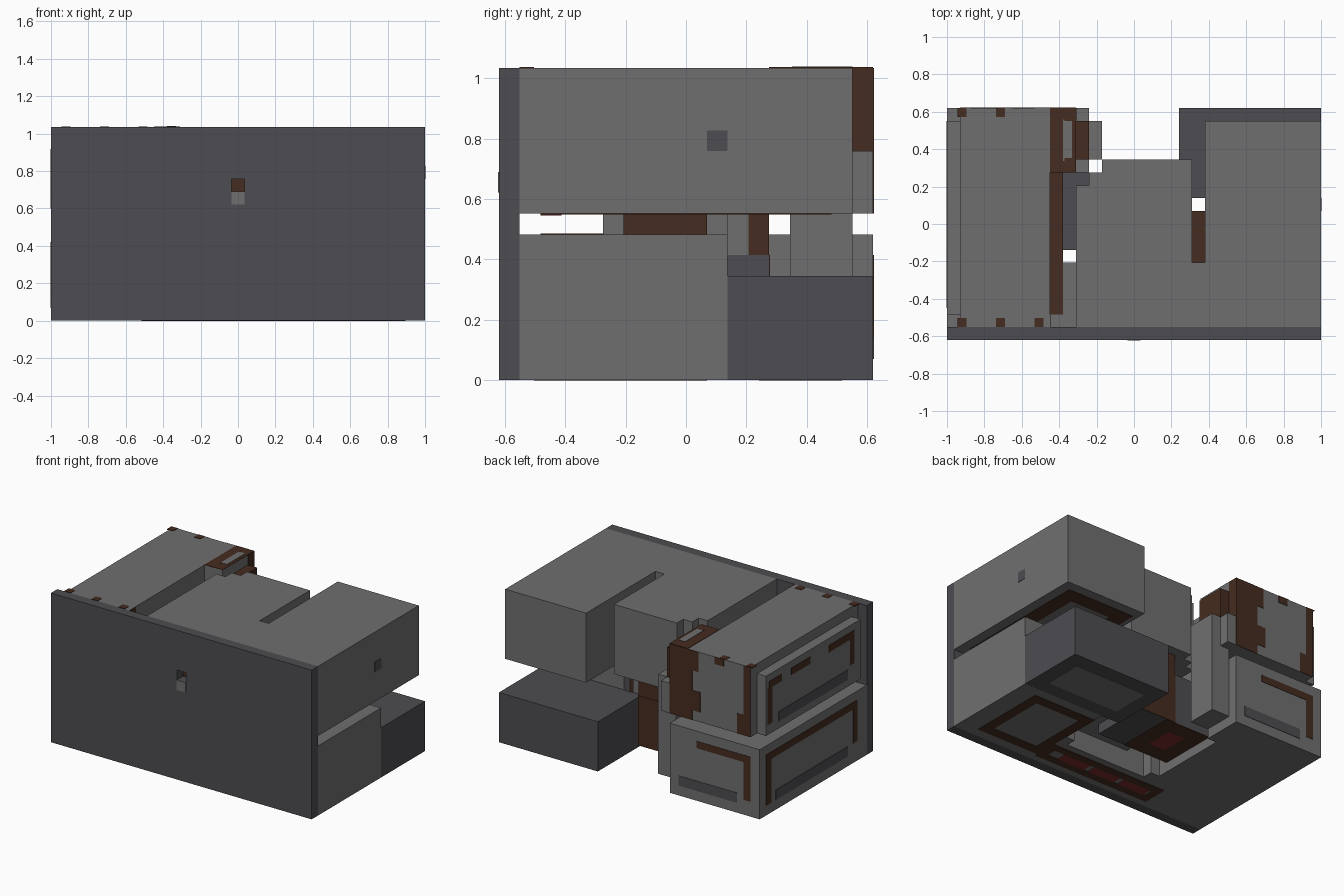
import bpy
import bmesh

default_cube = bpy.data.objects.get("Cube")
if default_cube:
    bpy.data.objects.remove(default_cube, do_unlink=True)

# Everything sits on a grid of 29 x 18 x 15 cells
CELL = 2 / 29
HALF_DEPTH = 9 * CELL
THIN = 0.04


def make_material(name, red, green, blue):
    material = bpy.data.materials.new(name)
    material.use_nodes = True
    colour = (red, green, blue, 1)
    material.diffuse_color = colour
    shader = material.node_tree.nodes["Principled BSDF"]
    shader.inputs["Base Color"].default_value = colour
    shader.inputs["Roughness"].default_value = 0.8
    return material


light = make_material("light grey", 0.159, 0.159, 0.159)
dark = make_material("dark grey", 0.075, 0.073, 0.083)
brown = make_material("rust brown", 0.06, 0.025, 0.014)
red = make_material("deep red", 0.2, 0.025, 0.025)


def prism(name, outline, bottom, top, material):
    """Extrude a plan outline, given in grid cells, between two heights."""
    bm = bmesh.new()
    base = [bm.verts.new((x * CELL - 1, y * CELL - HALF_DEPTH, bottom * CELL))
            for x, y in outline]
    face = bm.faces.new(base)
    grown = bmesh.ops.extrude_face_region(bm, geom=[face])["geom"]
    for item in grown:
        if isinstance(item, bmesh.types.BMVert):
            item.co.z = top * CELL
    bmesh.ops.recalc_face_normals(bm, faces=bm.faces)
    mesh = bpy.data.meshes.new(name)
    bm.to_mesh(mesh)
    bm.free()
    mesh.materials.append(material)
    obj = bpy.data.objects.new(name, mesh)
    bpy.context.scene.collection.objects.link(obj)
    return obj


def box(name, xs, ys, zs, material):
    outline = [(xs[0], ys[0]), (xs[1], ys[0]), (xs[1], ys[1]), (xs[0], ys[1])]
    return prism(name, outline, zs[0], zs[1], material)


def plate(name, axis, level, us, vs, material):
    """Thin painted plate on the plane where the axis equals level."""
    spans = [us, vs]
    spans.insert("xyz".index(axis), (level - THIN, level + THIN))
    return box(name, *spans, material)


def frame(name, axis, level, us, vs, width, material):
    (a, b), (c, d) = us, vs
    plate(name + "_start", axis, level, (a, a + width), vs, material)
    plate(name + "_end", axis, level, (b - width, b), vs, material)
    plate(name + "_low", axis, level, (a + width, b - width), (c, c + width), material)
    plate(name + "_high", axis, level, (a + width, b - width), (d - width, d), material)


# Front panel with its square opening
panel = box("front_panel", (0, 29), (0, 1), (0, 15), dark)
cutter = box("opening_cutter", (14, 15), (-1, 2), (10, 11), dark)
cutter.hide_render = True
cutter.hide_viewport = True
cut = panel.modifiers.new("opening", "BOOLEAN")
cut.object = cutter
cut.solver = "EXACT"
plate("opening_back", "y", 1, (14, 15), (10, 11), brown)
plate("opening_lower_patch", "y", 0, (14, 15), (9, 10), light)

# Upper block: slotted, with a stepped back corner
prism("upper_main_block",
      [(10, 1), (29, 1), (29, 17), (20, 17), (20, 6), (19, 6), (19, 14),
       (12, 14), (12, 13), (11, 13), (11, 12), (10, 12)], 8, 15, light)
plate("side_port", "x", 29, (10, 11), (11, 12), dark)
frame("upper_underside_frame", "z", 8, (20.5, 28), (2, 16), 1.5, brown)
plate("upper_underside_red", "z", 7.95, (25, 27), (2, 3), red)
plate("middle_underside_brown", "z", 8, (11, 18), (2, 5), brown)

# Lower base: two boxes joined by a band behind the panel
prism("lower_base",
      [(0, 1), (29, 1), (29, 11), (20, 11), (20, 6), (19, 6), (19, 5), (10, 5),
       (10, 6), (9, 6), (9, 14), (10, 14), (10, 18), (0, 18)], 0, 7, light)
plate("base_top_stripe", "z", 7, (8, 9), (2, 13), brown)
frame("base_underside_frame", "z", 0, (20, 27), (2, 10), 1, brown)
frame("base_underside_strip", "z", 0, (7, 20), (1.7, 4.3), 0.8, brown)
for start in (8, 11.5, 15):
    plate("base_underside_red", "z", 0, (start, start + 3), (2.5, 3.5), red)

# Dark box at the back
box("rear_dark_box", (18, 29), (11, 18), (0, 5), dark)
plate("rear_dark_box_patch", "z", 0, (19.5, 27.5), (12.5, 16.5), light)

# Core pieces between the upper and lower layers
box("core", (12, 19), (5, 11), (2, 9), light)
box("core_ledge", (13, 17), (11, 12), (6, 9), light)
box("core_brown_back", (13, 17), (12, 13), (6, 8.5), brown)
box("core_brown_side", (19, 20), (6, 10), (2, 8), brown)
box("core_dark_box", (9, 17), (7, 13), (1, 6), dark)
plate("core_dark_box_back", "y", 13, (13, 17), (1, 6), brown)
frame("core_underside_frame", "z", 1, (9, 14), (7, 13), 1.6, brown)
plate("core_underside_red", "z", 1, (10.6, 12.4), (8.6, 11.4), red)
box("corner_post", (10, 11), (13, 14), (2, 7), light)

# Worn upper block on the other side
prism("upper_worn_block",
      [(1, 1), (8, 1), (8, 13), (10, 13), (10, 18), (1, 18)], 8, 15, light)
box("worn_side_slab", (0, 1), (2, 17), (8, 14), light)
frame("worn_top_frame", "z", 15, (8, 10), (13, 18), 0.9, brown)
plate("worn_top_edge", "z", 15, (8, 9), (13, 18), brown)
plate("worn_top_inset", "z", 15.04, (9, 9.7), (14.1, 17), light)
box("worn_brown_step", (10, 11), (14, 17), (11, 14), brown)
box("hanging_column", (10, 12), (14, 17), (1, 11), light)
box("column_rib", (10, 11), (17, 18), (8, 11), light)
plate("worn_inner_stain", "x", 10, (17, 18), (11, 15), brown)
plate("worn_front_stain", "x", 8, (1, 2), (13, 15), brown)

# Rust spots along the worn top edges
for x in (1, 4):
    plate("rust_spot_back", "z", 15, (x - 0.3, x + 0.4), (17.3, 18), brown) if x > 9 else \
        plate("rust_spot_back", "z", 15, (x - 0.2, x + 0.5), (17.3, 18), brown)
for x in (1, 4, 7):
    plate("rust_spot_front", "z", 15, (x - 0.2, x + 0.5), (1, 1.7), brown)

# Rust on the back of the worn block and of the base
plate("back_rust_wide", "y", 18, (7.5, 10), (8, 15), brown)
plate("back_rust_ragged", "y", 18, (6.6, 7.5), (9, 11), brown)
plate("back_rust_upper", "y", 18, (6.8, 7.5), (13, 15), brown)
plate("back_rust_edge", "y", 18, (1, 1.8), (8, 15), brown)
plate("back_rust_tip", "y", 18, (1.8, 2.5), (8, 10), brown)
plate("back_rust_spot", "y", 18, (4, 5), (14.3, 15), brown)
plate("base_back_bar", "y", 18, (1, 7), (5.3, 6), brown)
plate("base_back_upright", "y", 18, (1, 1.8), (1.5, 5.3), brown)
plate("base_back_stain", "y", 18, (2.5, 9), (1, 2), dark)

# Rust frames and stains on the outer side
for start, end in ((14.5, 16.5), (10, 13), (3, 7)):
    plate("side_rust_bar", "x", 0, (start, end), (12.6, 13.3), brown)
plate("side_rust_back", "x", 0, (16, 16.8), (9, 12.6), brown)
plate("side_rust_front", "x", 0, (3, 3.7), (10, 12.6), brown)
plate("side_stain", "x", 0, (4, 15), (8.7, 9.7), dark)
plate("base_side_bar", "x", 0, (2.5, 17), (5.4, 6.1), brown)
plate("base_side_back", "x", 0, (16.2, 17), (1, 5.4), brown)
plate("base_side_front", "x", 0, (2.5, 3.2), (2, 5.4), brown)
plate("base_side_stain", "x", 0, (4, 15.5), (1, 2), dark)
